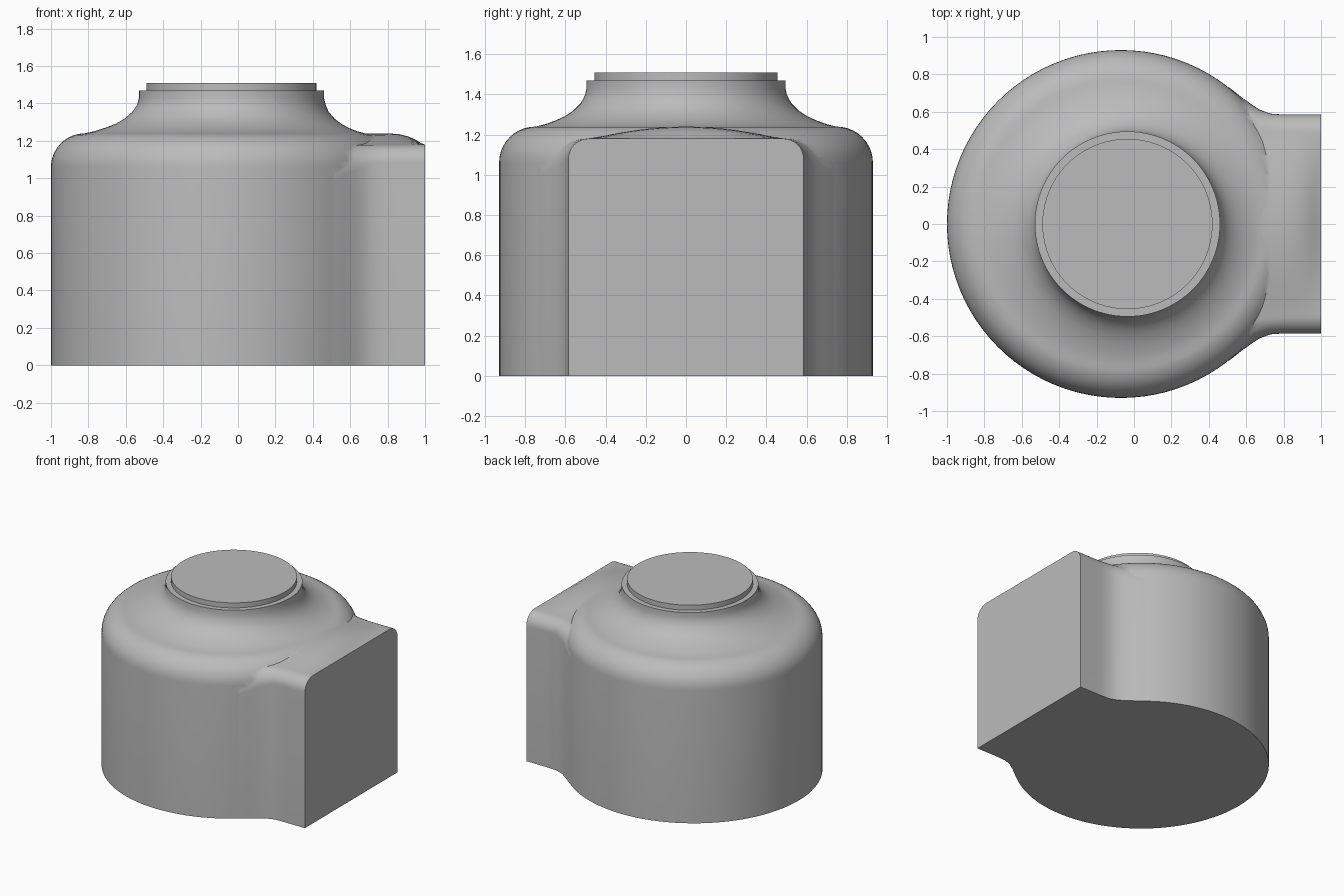
import bpy, bmesh, math

if "Cube" in bpy.data.objects:
    bpy.data.objects.remove(bpy.data.objects["Cube"])

grey = bpy.data.materials.new("plain grey")
grey.use_nodes = True
grey.diffuse_color = (0.5, 0.5, 0.5, 1)
grey.node_tree.nodes["Principled BSDF"].inputs["Base Color"].default_value = (0.5, 0.5, 0.5, 1)


def loft(name, rings):
    """Skin closed rings of equal length and cap both ends."""
    bm = bmesh.new()
    loops = [[bm.verts.new(p) for p in ring] for ring in rings]
    count = len(loops[0])
    for a, b in zip(loops, loops[1:]):
        for i in range(count):
            j = (i + 1) % count
            bm.faces.new((a[i], a[j], b[j], b[i]))
    bm.faces.new(loops[0])
    bm.faces.new(loops[-1])
    bmesh.ops.recalc_face_normals(bm, faces=bm.faces)
    mesh = bpy.data.meshes.new(name)
    bm.to_mesh(mesh)
    bm.free()
    mesh.materials.append(grey)
    obj = bpy.data.objects.new(name, mesh)
    bpy.context.collection.objects.link(obj)
    return obj


def circle(radius, z, cx, n=96):
    return [(cx + radius * math.cos(2 * math.pi * i / n),
             radius * math.sin(2 * math.pi * i / n), z) for i in range(n)]


def section(x, w, r, crown):
    """Upright section with rounded shoulders and a crowned top."""
    half = [(w, 0)]
    for i in range(9):
        a = i * math.pi / 16
        half.append((w - r + r * math.cos(a), 1.18 - r + r * math.sin(a)))
    for i in range(1, 9):
        t = 1 - i / 8
        half.append(((w - r) * t, 1.18 + crown * (1 - t * t) ** 1.2))
    return ([(x, y, z) for y, z in half]
            + [(x, -y, z) for y, z in reversed(half[:-1])])


# Round housing: wall, rounded shoulder, flared neck (radius, height, centre x)
rings = [circle(0.93, 0, -0.07)]
for i in range(11):
    a = i * math.pi / 20
    rings.append(circle(0.75 + 0.18 * math.cos(a), 1.06 + 0.18 * math.sin(a), -0.07))
flare = [(0.70, 1.252, -0.065), (0.65, 1.27, -0.06), (0.60, 1.293, -0.05),
         (0.56, 1.32, -0.045), (0.525, 1.355, -0.04), (0.503, 1.395, -0.035),
         (0.495, 1.43, -0.035), (0.495, 1.47, -0.035)]
rings += [circle(*f) for f in flare]
housing = loft("housing", rings)

# Square side port, blending into the round wall (x, half width, corner, crown)
stations = [(0.30, 0.78, 0.25, 0.03), (0.45, 0.766, 0.22, 0.04),
            (0.52, 0.722, 0.19, 0.05), (0.57, 0.682, 0.165, 0.058),
            (0.62, 0.645, 0.14, 0.06), (0.67, 0.612, 0.12, 0.06),
            (0.73, 0.59, 0.1, 0.06), (0.80, 0.585, 0.1, 0.06),
            (0.86, 0.585, 0.1, 0.056), (0.91, 0.585, 0.1, 0.044),
            (0.95, 0.585, 0.1, 0.026), (0.98, 0.585, 0.1, 0.008),
            (1.00, 0.585, 0.1, 0)]
port = loft("side_port", [section(*s) for s in stations])

# Raised disc on top of the neck
cap = loft("top_disc", [circle(0.455, 1.46, -0.035), circle(0.455, 1.51, -0.035)])

# Join port and housing into one skin
union = housing.modifiers.new("join_port", "BOOLEAN")
union.operation = "UNION"
union.solver = "EXACT"
union.object = port
bpy.context.view_layer.objects.active = housing
housing.select_set(True)
bpy.ops.object.modifier_apply(modifier=union.name)
bpy.data.objects.remove(port)

for obj in (housing, cap):
    bpy.ops.object.select_all(action="DESELECT")
    obj.select_set(True)
    bpy.context.view_layer.objects.active = obj
    bpy.ops.object.shade_smooth_by_angle(angle=math.radians(35))
